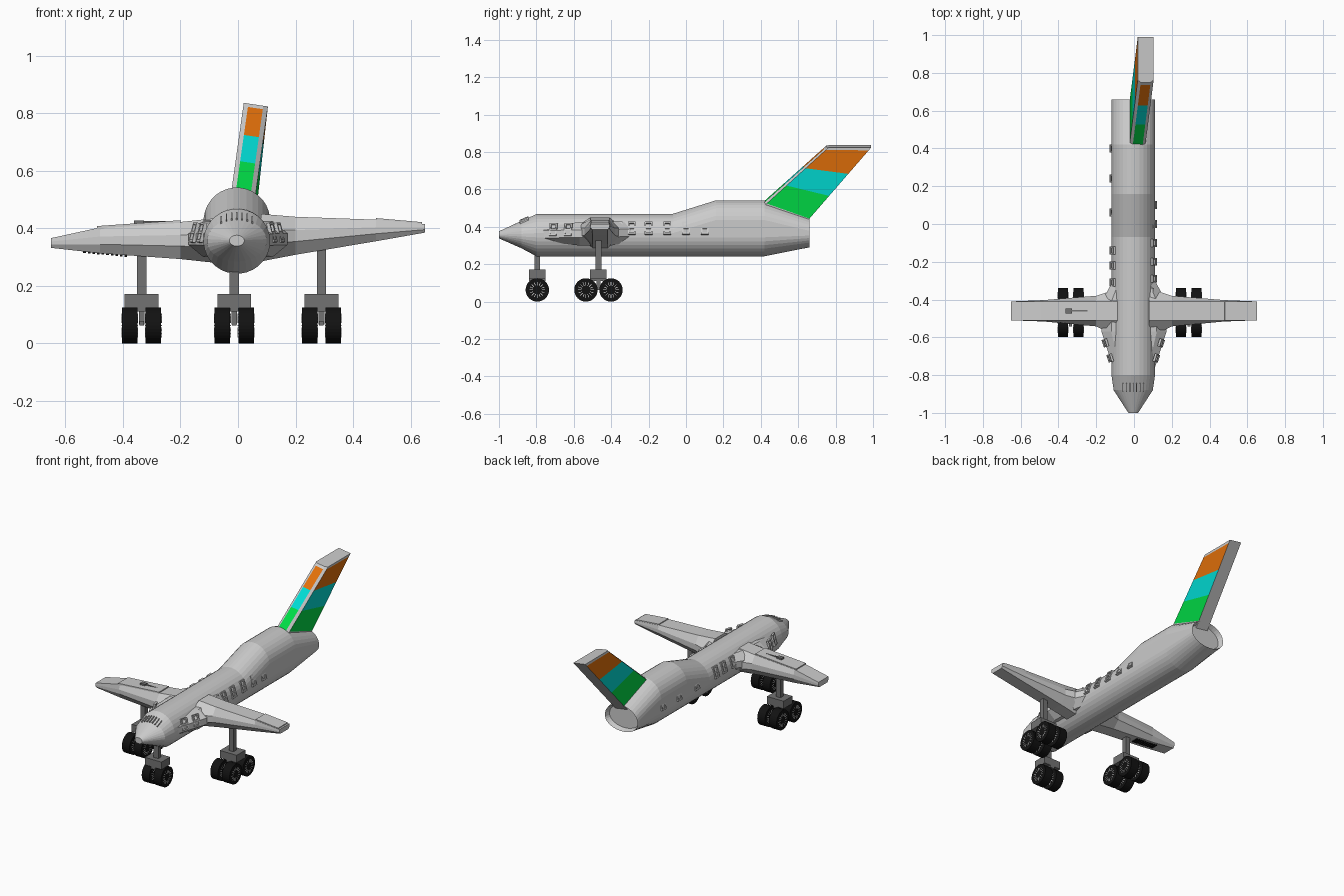
import bpy, bmesh, math
from mathutils import Matrix, Vector

cube = bpy.data.objects.get("Cube")
if cube:
    bpy.data.objects.remove(cube)


def material(name, r, g, b):
    m = bpy.data.materials.new(name)
    m.use_nodes = True
    m.diffuse_color = (r, g, b, 1)
    m.node_tree.nodes["Principled BSDF"].inputs["Base Color"].default_value = (r, g, b, 1)
    return m


GREY = material("light grey", .6, .6, .6)
STEEL = material("strut grey", .17, .17, .17)
BLACK = material("tyre black", .006, .006, .006)
WHITE = material("spoke white", .75, .75, .75)
GREEN = material("green", 0, .7, .06)
CYAN = material("cyan", 0, .7, .65)
ORANGE = material("orange", .75, .16, .003)


def finish(name, bm, *mats):
    bmesh.ops.recalc_face_normals(bm, faces=bm.faces)
    mesh = bpy.data.meshes.new(name)
    bm.to_mesh(mesh)
    bm.free()
    for m in mats:
        mesh.materials.append(m)
    ob = bpy.data.objects.new(name, mesh)
    bpy.context.collection.objects.link(ob)
    return ob


def add_box(bm, centre, size, rot=Matrix()):
    mat = Matrix.Translation(centre) @ rot @ Matrix.Diagonal((*size, 1))
    bmesh.ops.create_cube(bm, size=1, matrix=mat)


def loft(bm, sections):
    """Skin closed sections and cap both ends; returns the bands of faces and the last cap."""
    rings = [[bm.verts.new(p) for p in s] for s in sections]
    n = len(rings[0])
    bands = [[bm.faces.new((a[i], a[(i + 1) % n], b[(i + 1) % n], b[i])) for i in range(n)]
             for a, b in zip(rings, rings[1:])]
    bm.faces.new(rings[0][::-1])
    return bands, bm.faces.new(rings[-1])


# Fuselage: round lower and upper halves, pulled apart vertically at the hump
def hull_section(y, half, bottom, low_mid, high_mid, top, n=32):
    pts = []
    for i in range(n):
        a = 2 * math.pi * (i + .5) / n
        s = math.sin(a)
        z = high_mid + (top - high_mid) * s if s > 0 else low_mid + (low_mid - bottom) * s
        pts.append((half * math.cos(a) - .004, y, z))
    return pts


hull = [(-1, .026, .338, .357, .357, .376),
        (-.88, .104, .285, .355, .355, .432),
        (-.8, .116, .242, .355, .355, .468),
        (-.07, .116, .242, .355, .355, .47),
        (.16, .116, .242, .355, .425, .542),
        (.42, .116, .242, .355, .425, .542),
        (.66, .115, .29, .36, .37, .455)]
bm = bmesh.new()
_, tail = loft(bm, [hull_section(*s) for s in hull])
bmesh.ops.recalc_face_normals(bm, faces=bm.faces)
bmesh.ops.inset_region(bm, faces=[tail], thickness=.012)
bmesh.ops.translate(bm, verts=tail.verts, vec=(0, -.03, 0))
finish("fuselage", bm, GREY)

# Windscreen slats on the nose
bm = bmesh.new()
for i in range(7):
    x = (i - 3) * .018
    add_box(bm, (x - .004, -.865, .441 - 4.5 * x * x), (.005, .05, .012),
            Matrix.Rotation(math.radians(24), 4, "X"))
finish("windscreen_slats", bm, GREY)

# Wing root fairing with chamfered sides
bm = bmesh.new()
fairing = [(-.84, .085, .33, .39), (-.57, .172, .3, .425),
           (-.4, .165, .3, .43), (-.28, .1, .32, .42)]
loft(bm, [[(-h, y, (b + t) / 2 - .02), (-h, y, (b + t) / 2 + .02), (-h * .7, y, t), (h * .7, y, t),
           (h, y, (b + t) / 2 + .02), (h, y, (b + t) / 2 - .02), (h * .7, y, b), (-h * .7, y, b)]
          for y, h, b, t in fairing])
finish("wing_root_fairing", bm, GREY)


# Wings: flat top panel with sloping leading and trailing faces
def wing_section(x, front, back, bottom, top):
    d = top - bottom
    return [(x, front, bottom + d * .35), (x, front, bottom + d * .65),
            (x, max(front, -.51), top), (x, min(back, -.41), top),
            (x, back, bottom + d * .65), (x, back, bottom + d * .35),
            (x, min(back, -.42), bottom), (x, max(front, -.5), bottom)]


wings = {"right_wing": (-1, [(.28, .435), (.293, .422), (.313, .403), (.332, .366)]),
         "left_wing": (1, [(.285, .45), (.308, .44), (.355, .43), (.385, .415)])}
plan = [(.08, -.6, -.34), (.2, -.542, -.38), (.48, -.516, -.403), (.65, -.51, -.41)]
for name, (side, heights) in wings.items():
    bm = bmesh.new()
    loft(bm, [wing_section(side * x, f, b, *h) for (x, f, b), h in zip(plan, heights)])
    finish(name, bm, GREY)

# Panels on the wing tops
bm = bmesh.new()
tilt = Matrix.Rotation(math.radians(-4), 4, "Y")
add_box(bm, (-.345, -.462, .412), (.29, .1, .012), tilt)
add_box(bm, (.56, -.46, .424), (.16, .096, .009), Matrix.Rotation(math.radians(5), 4, "Y"))
finish("wing_panels", bm, GREY)

# Small probe on the right wing and grille below it
bm = bmesh.new()
add_box(bm, (-.345, -.46, .421), (.035, .026, .014))
add_box(bm, (-.275, -.46, .421), (.12, .007, .008))
finish("wing_probe", bm, STEEL)
bm = bmesh.new()
for i in range(10):
    x = .39 + i * .016
    add_box(bm, (-x, -.455, .307 + (x - .39) * .09), (.009, .045, .012))
finish("wing_grille", bm, BLACK)

# Window frames: a border with a crossbar
bm = bmesh.new()


def window(side, x, y, z=.392, yaw=0.0, lean=.32):
    rot = Matrix.Rotation(yaw, 4, "Z") @ Matrix.Rotation(-side * lean, 4, "Y")
    bars = [(0, dz, .04, .008) for dz in (-.031, 0, .031)] + [(dy, 0, .008, .068) for dy in (-.017, .017)]
    for dy, dz, w, h in bars:
        add_box(bm, Vector((side * x - .004, y, z)) + rot @ Vector((0, dy, dz)), (.012, w, h), rot)


for y in (-.36, -.29, -.2, -.1, 0, .1):
    window(1, .11, y)
for y in (-.31, -.22, -.14, .06, .24, .4):
    window(-1, .11, y)
for side in (-1, 1):
    for y in (-.71, -.63):
        window(side, .148 + (y + .63) * .32, y, z=.385, yaw=-side * .31, lean=.25)
finish("window_frames", bm, GREY)


# Leaning fin: colour bands on the sides and the middle of the leading edge
def fin_section(t):
    lead = Vector((.02, .42, .535)).lerp(Vector((.062, .75, .83)), t)
    trail = Vector((.02, .66, .45)).lerp(Vector((.062, .99, .83)), t)
    outline = [(-.026, 0), (.026, 0), (.042, .05), (.042, 1), (-.042, 1), (-.042, .05)]
    return [lead.lerp(trail, v) + Vector((u, 0, -.15 * u)) for u, v in outline]


bm = bmesh.new()
bands, _ = loft(bm, [fin_section(t) for t in (-.15, 0, .32, .63, .96, 1)])
for colour, band in enumerate(bands[1:4], start=1):
    for strip in (0, 2, 4):
        band[strip].material_index = colour
finish("tail_fin", bm, GREY, GREEN, CYAN, ORANGE)


# Landing gear
def add_wheel(tyres, spokes, x, y):
    r, width = .0625, .054
    turn = Matrix.Rotation(math.pi / 2, 4, "Y")
    bmesh.ops.create_cone(tyres, cap_ends=True, segments=32, radius1=r, radius2=r, depth=width,
                          matrix=Matrix.Translation((x, y, r)) @ turn)
    for i in range(16):
        rot = Matrix.Rotation(2 * math.pi * i / 16, 4, "X")
        add_box(spokes, Vector((x, y, r)) + rot @ Vector((0, 0, .033)), (width + .004, .003, .018), rot)


def landing_gear(name, x, y, top, axles):
    legs, tyres, spokes = bmesh.new(), bmesh.new(), bmesh.new()
    add_box(legs, (x, y, (top + .12) / 2), (.032, .03, top - .12))
    add_box(legs, (x, y, .147), (.118, .088, .048))
    add_box(legs, (x, y, .125), (.03, .088, .03))
    for a in axles:
        add_box(legs, (x, y + a / 2, .07), (.016, abs(a) + .016, .016))
        for side in (-1, 1):
            add_wheel(tyres, spokes, x + side * .041, y + a)
    add_box(legs, (x, y, .095), (.02, .02, .06))
    finish(name + "_leg", legs, STEEL)
    finish(name + "_wheels", tyres, BLACK)
    finish(name + "_wheel_spokes", spokes, WHITE)


landing_gear("nose_gear", -.013, -.795, .27, [0])
landing_gear("right_gear", -.335, -.468, .34, [-.067, .067])
landing_gear("left_gear", .29, -.468, .36, [-.067, .067])
